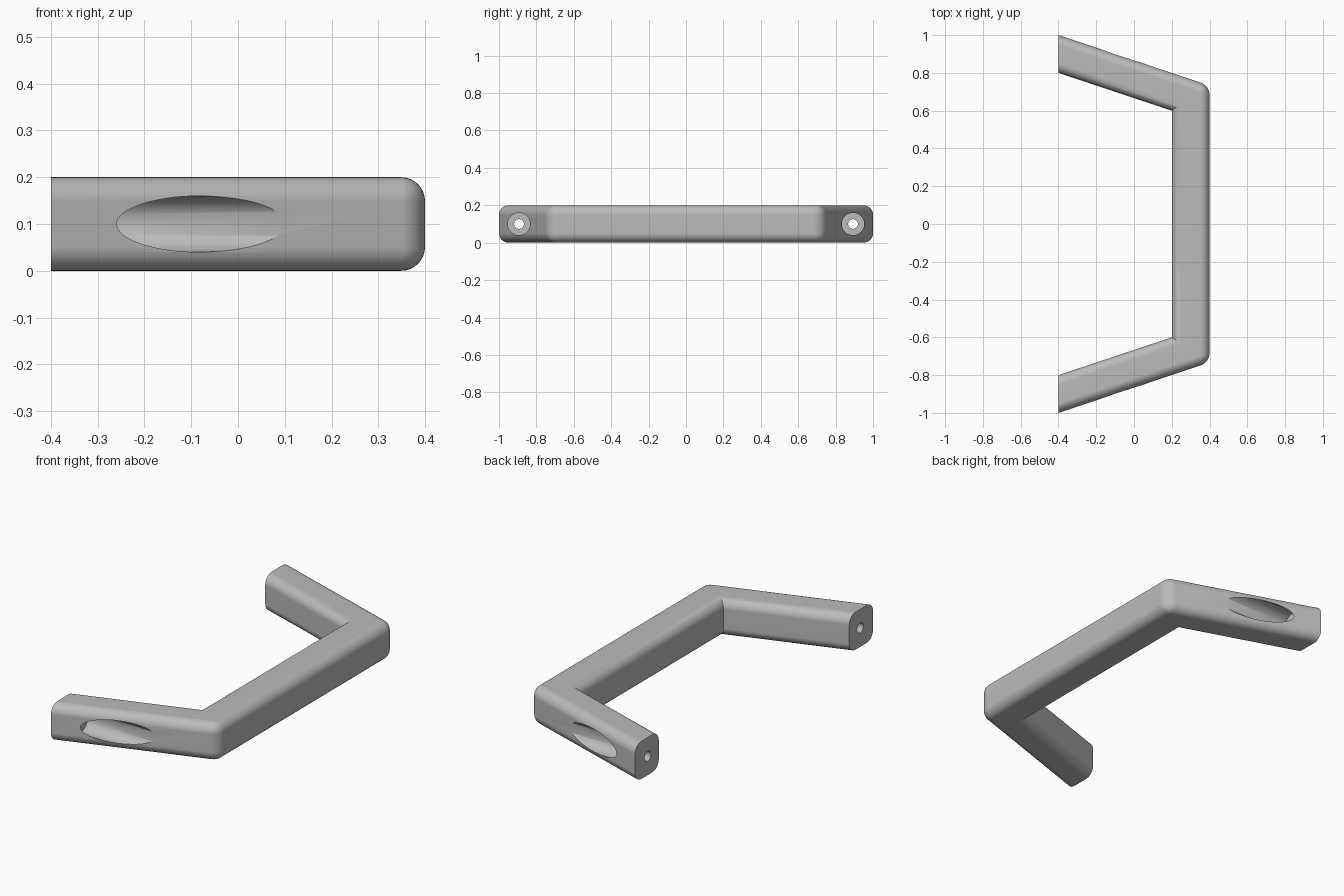
import bpy
import bmesh
import math

cube = bpy.data.objects.get("Cube")
if cube:
    bpy.data.objects.remove(cube, do_unlink=True)

HEIGHT = 0.2
ROUND = 0.05
END_X = -0.4
HOLE_Y = 0.893

# Single satin grey material
grey = bpy.data.materials.new("satin_grey")
grey.use_nodes = True
grey.diffuse_color = (0.5, 0.5, 0.5, 1)
grey.node_tree.nodes["Principled BSDF"].inputs["Base Color"].default_value = (0.5, 0.5, 0.5, 1)

# Handle outline: half of it, then mirrored in y
half = [(0.2, 0.6), (END_X, 0.8), (END_X, 1.0), (0.4, 0.733)]
outline = half + [(x, -y) for x, y in reversed(half)]

bm = bmesh.new()
base = bm.faces.new([bm.verts.new((x, y, 0)) for x, y in outline])
top = bmesh.ops.extrude_face_region(bm, geom=[base])["geom"]
bmesh.ops.translate(bm, vec=(0, 0, HEIGHT),
                    verts=[v for v in top if isinstance(v, bmesh.types.BMVert)])
bmesh.ops.recalc_face_normals(bm, faces=bm.faces)


# Round the long edges and outer corners; end faces and inner corners stay crisp
def is_rounded(edge):
    a, b = (v.co for v in edge.verts)
    vertical = abs(a.z - b.z) > 0.01
    at_end = a.x < END_X + 0.01 and b.x < END_X + 0.01
    return not at_end and not (vertical and a.x < 0.3)


bmesh.ops.bevel(bm, geom=[e for e in bm.edges if is_rounded(e)], offset=ROUND,
                offset_type='OFFSET', segments=8, profile=0.5, affect='EDGES',
                clamp_overlap=True)
mesh = bpy.data.meshes.new("grab_handle")
bm.to_mesh(mesh)
bm.free()
mesh.materials.append(grey)
handle = bpy.data.objects.new("grab_handle", mesh)
bpy.context.collection.objects.link(handle)


# Cut a cylinder along x out of the handle
def bore(name, radius, x0, x1, y):
    bpy.ops.mesh.primitive_cylinder_add(
        vertices=64, radius=radius, depth=x1 - x0,
        location=((x0 + x1) / 2, y, HEIGHT / 2), rotation=(0, math.pi / 2, 0))
    cutter = bpy.context.object
    cutter.name = name
    cutter.hide_render = True
    cutter.data.materials.append(grey)
    bpy.context.view_layer.objects.active = handle
    mod = handle.modifiers.new(name, 'BOOLEAN')
    mod.operation = 'DIFFERENCE'
    mod.solver = 'EXACT'
    mod.object = cutter
    bpy.ops.object.modifier_apply(modifier=name)
    bpy.data.objects.remove(cutter, do_unlink=True)


# Counterbored screw hole in each arm
for side, y in (("left", HOLE_Y), ("right", -HOLE_Y)):
    bore(side + "_counterbore", 0.06, -0.3, 0.6, y)
    bore(side + "_screw_hole", 0.026, -0.6, 0.0, y)

# Smooth rounds with flat main faces
bpy.ops.object.select_all(action='DESELECT')
handle.select_set(True)
bpy.context.view_layer.objects.active = handle
bpy.ops.object.shade_smooth_by_angle(angle=math.radians(30))
weighted = handle.modifiers.new("flat_face_normals", 'WEIGHTED_NORMAL')
weighted.keep_sharp = True
